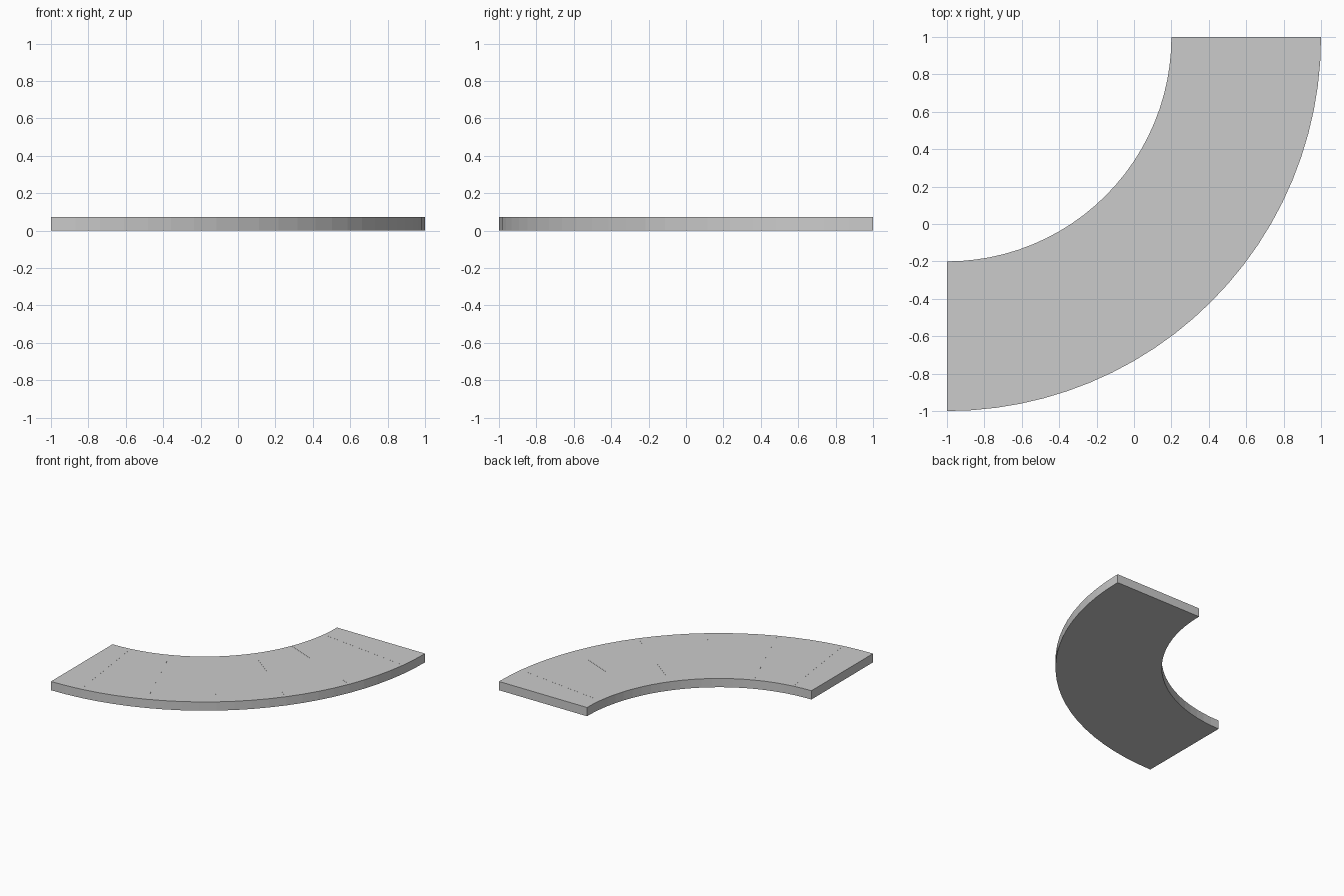
import bpy, bmesh, math
from mathutils import Matrix, Vector

if "Cube" in bpy.data.objects:
    bpy.data.objects.remove(bpy.data.objects["Cube"])

CENTRE = Vector((-1, 1, 0))
INNER, OUTER, HEIGHT, STEPS = 1.2, 2.0, 0.072, 24

def finish(name, bm):
    bmesh.ops.recalc_face_normals(bm, faces=bm.faces[:])
    mesh = bpy.data.meshes.new(name)
    bm.to_mesh(mesh)
    bm.free()
    obj = bpy.data.objects.new(name, mesh)
    bpy.context.collection.objects.link(obj)
    return obj

# Quarter-turn slab: a rectangular section spun about the curve centre
bm = bmesh.new()
section = [(INNER, 0), (OUTER, 0), (OUTER, HEIGHT), (INNER, HEIGHT)]
rings = []
for i in range(STEPS + 1):
    a = -math.pi / 2 * i / STEPS
    rings.append([bm.verts.new(CENTRE + Vector((r * math.cos(a), r * math.sin(a), z)))
                  for r, z in section])
for p, q in zip(rings, rings[1:]):
    for j in range(4):
        k = (j + 1) % 4
        bm.faces.new((p[j], p[k], q[k], q[j]))
bm.faces.new(rings[0])
bm.faces.new(rings[-1])
finish("curved_walkway", bm)

# Hairline joint strips laid almost flush across the top, every 15 degrees
for n in range(6):
    bm = bmesh.new()
    place = (Matrix.Translation(CENTRE)
             @ Matrix.Rotation(-math.radians(7.5 + 15 * n), 4, 'Z')
             @ Matrix.Translation((1.593, 0, HEIGHT - 0.0015))
             @ Matrix.Diagonal((0.766, 0.003, 0.004, 1)))
    bmesh.ops.create_cube(bm, size=1, matrix=place)
    finish(f"joint_strip_{n + 1}", bm)
